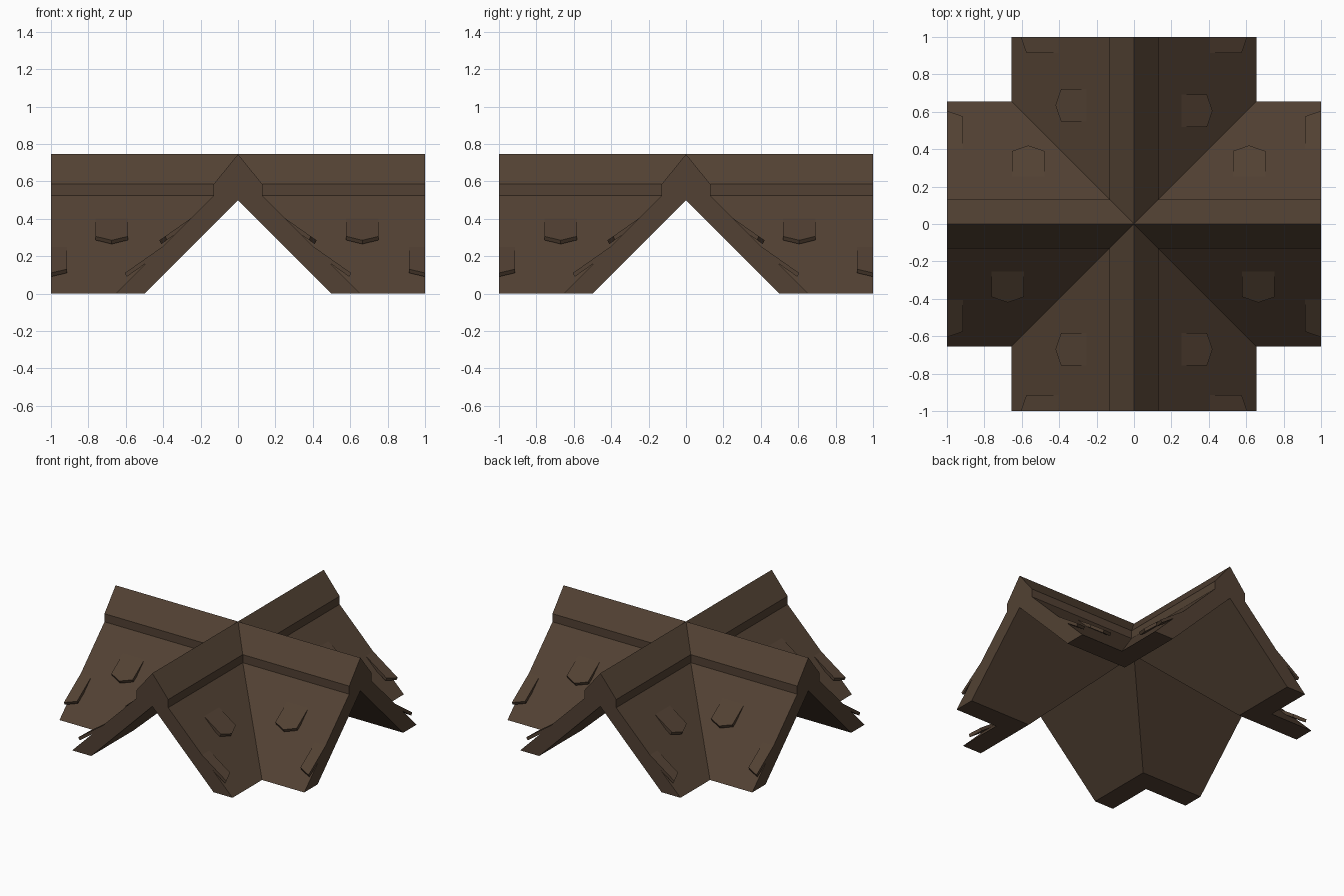
import bpy, bmesh, math
from mathutils import Matrix

if "Cube" in bpy.data.objects:
    bpy.data.objects.remove(bpy.data.objects["Cube"])

wood = bpy.data.materials.new("dark_wood")
wood.diffuse_color = (0.085, 0.053, 0.033, 1)
wood.use_nodes = True
wood.node_tree.nodes["Principled BSDF"].inputs["Base Color"].default_value = wood.diffuse_color


def finish(name, bm):
    bmesh.ops.remove_doubles(bm, verts=bm.verts, dist=1e-5)
    bmesh.ops.recalc_face_normals(bm, faces=bm.faces)
    mesh = bpy.data.meshes.new(name)
    bm.to_mesh(mesh)
    bm.free()
    mesh.materials.append(wood)
    obj = bpy.data.objects.new(name, mesh)
    bpy.context.collection.objects.link(obj)
    return obj


# Crossing gable roof: four arms, each mitred at the diagonal valleys
half = [(0.13, 0.585), (0.13, 0.525), (0.655, 0.0), (0.5, 0.0)]
profile = ([(0, 0.745)] + half + [(0, 0.5)]
           + [(-p, z) for p, z in reversed(half)])
bm = bmesh.new()
for k in range(4):
    rot = Matrix.Rotation(k * math.pi / 2, 4, 'Z')
    inner = [bm.verts.new((abs(p), p, z)) for p, z in profile]
    outer = [bm.verts.new((1, p, z)) for p, z in profile]
    n = len(profile)
    for i in range(n):
        j = (i + 1) % n
        # the first and last edges of each mitre stay as quads along the arm
        bm.faces.new((inner[i], inner[j], outer[j], outer[i]))
    bm.faces.new(outer)
    bmesh.ops.transform(bm, matrix=rot, verts=inner + outer)
finish("crossing_roof", bm)


# Pointed shingle: slopes gentler than the roof so its tip lifts clear
def shingle(name, k, side, centre, tip, tip_z, edge=False):
    h, t = 0.087, 0.02
    outline = [(-h, tip - 0.21), (-h, tip - 0.03), (0, tip)]
    outline += [(0, tip - 0.21)] if edge else [(h, tip - 0.03), (h, tip - 0.21)]
    bm = bmesh.new()
    rings = []
    for drop in (0, t):
        rings.append([bm.verts.new((centre + s, side * (p - drop * 0.5),
                                    tip_z + 0.7 * (tip - p) - drop))
                      for s, p in outline])
    top, low = rings
    bm.faces.new(top)
    bm.faces.new(low)
    for i in range(len(top)):
        j = (i + 1) % len(top)
        bm.faces.new((top[i], top[j], low[j], low[i]))
    bm.transform(Matrix.Rotation(k * math.pi / 2, 4, 'Z'))
    finish(name, bm)


# One full shingle and one half shingle at the open end of every slope
centres = [(0.665, 0.615), (0.605, 0.635), (0.565, 0.675), (0.67, 0.67)]
for k, pair in enumerate(centres):
    for side, c in zip((-1, 1), pair):
        tag = f"{k + 1}_{'left' if side > 0 else 'right'}"
        shingle("shingle_" + tag, k, side, c, 0.42, 0.285)
        shingle("end_shingle_" + tag, k, side, 1.0, 0.605, 0.11, edge=True)
